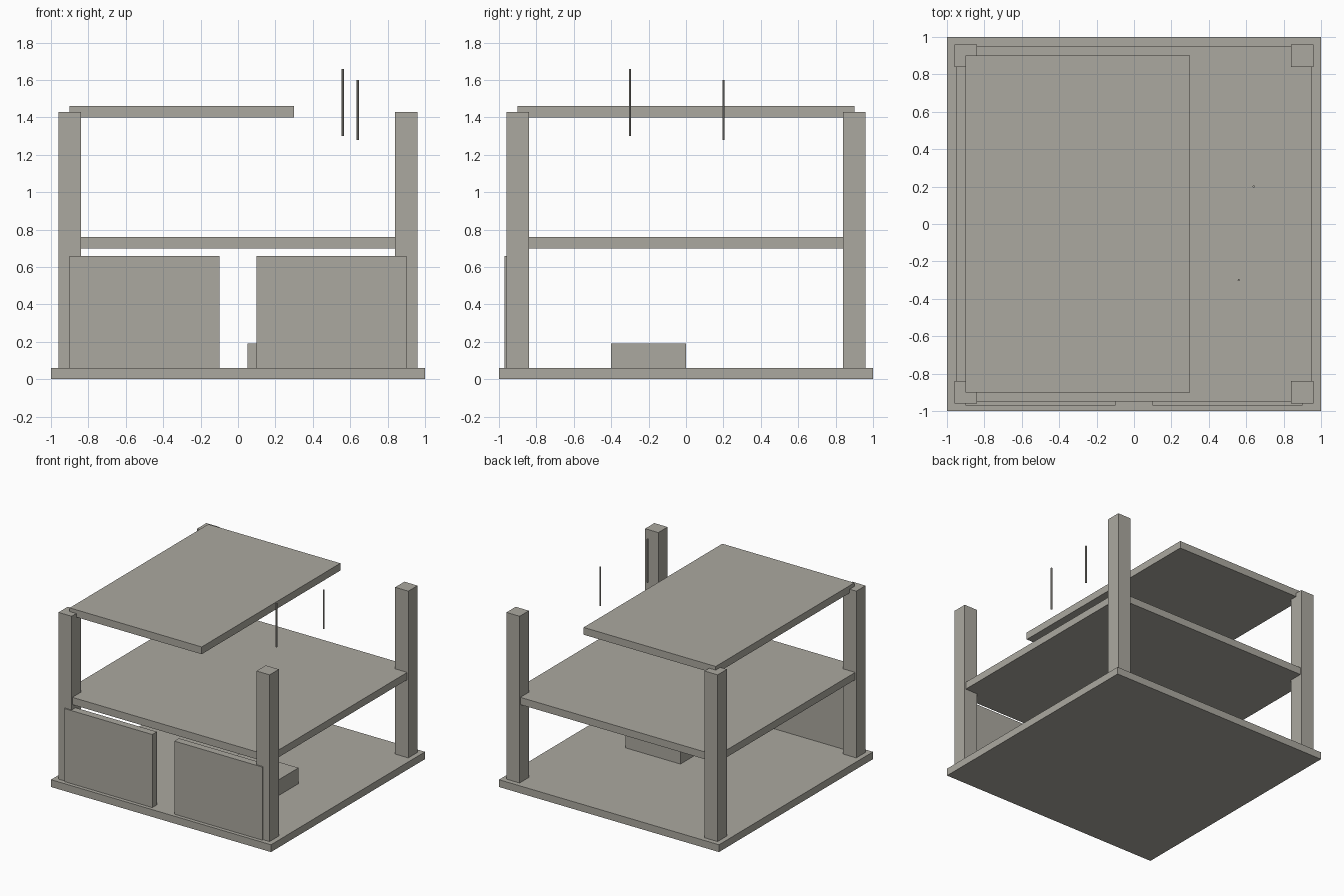
import bpy
import bmesh
from mathutils import Matrix, Vector

if "Cube" in bpy.data.objects:
    bpy.data.objects.remove(bpy.data.objects["Cube"], do_unlink=True)

# Single concrete colour
concrete = bpy.data.materials.new("warm_grey_concrete")
concrete.use_nodes = True
colour = (0.41, 0.395, 0.35, 1)
concrete.diffuse_color = colour
concrete.node_tree.nodes["Principled BSDF"].inputs["Base Color"].default_value = colour


def finish(name, bm):
    mesh = bpy.data.meshes.new(name)
    bm.to_mesh(mesh)
    bm.free()
    mesh.materials.append(concrete)
    obj = bpy.data.objects.new(name, mesh)
    bpy.context.collection.objects.link(obj)
    return obj


def box(name, low, high):
    """Axis-aligned box between two opposite corners."""
    low, high = Vector(low), Vector(high)
    bm = bmesh.new()
    place = Matrix.Translation((low + high) / 2) @ Matrix.Diagonal((*(high - low), 1))
    bmesh.ops.create_cube(bm, size=1, matrix=place)
    return finish(name, bm)


def rod(name, x, y, bottom, top, radius=0.006):
    """Thin upright bar."""
    bm = bmesh.new()
    bmesh.ops.create_cone(bm, cap_ends=True, segments=8, radius1=radius, radius2=radius,
                          depth=top - bottom,
                          matrix=Matrix.Translation((x, y, (bottom + top) / 2)))
    return finish(name, bm)


BASE_TOP = 0.06

# Slabs: ground, upper floor and partial roof
box("ground_slab", (-1, -1, 0), (1, 1, BASE_TOP))
box("upper_floor_slab", (-0.95, -0.95, 0.70), (0.95, 0.95, 0.76))
box("broken_roof_slab", (-0.9, -0.9, 1.40), (0.3, 0.9, 1.46))

# Corner columns and front wall panels, repeated on each side
for side, sx in (("right", -1), ("left", 1)):
    for end, sy in (("front", -1), ("back", 1)):
        cx, cy = 0.9 * sx, 0.9 * sy
        box(f"{end}_{side}_column", (cx - 0.06, cy - 0.06, BASE_TOP), (cx + 0.06, cy + 0.06, 1.43))
    mid = 0.5 * sx
    box(f"front_{side}_wall", (mid - 0.4, -0.97, BASE_TOP), (mid + 0.4, -0.91, 0.66))

# Block on the ground floor
box("rubble_block", (0.05, -0.4, BASE_TOP), (0.55, 0, 0.19))

# Exposed reinforcement bars beside the roof
rod("front_rebar", 0.56, -0.3, 1.30, 1.66)
rod("back_rebar", 0.64, 0.2, 1.28, 1.60)
